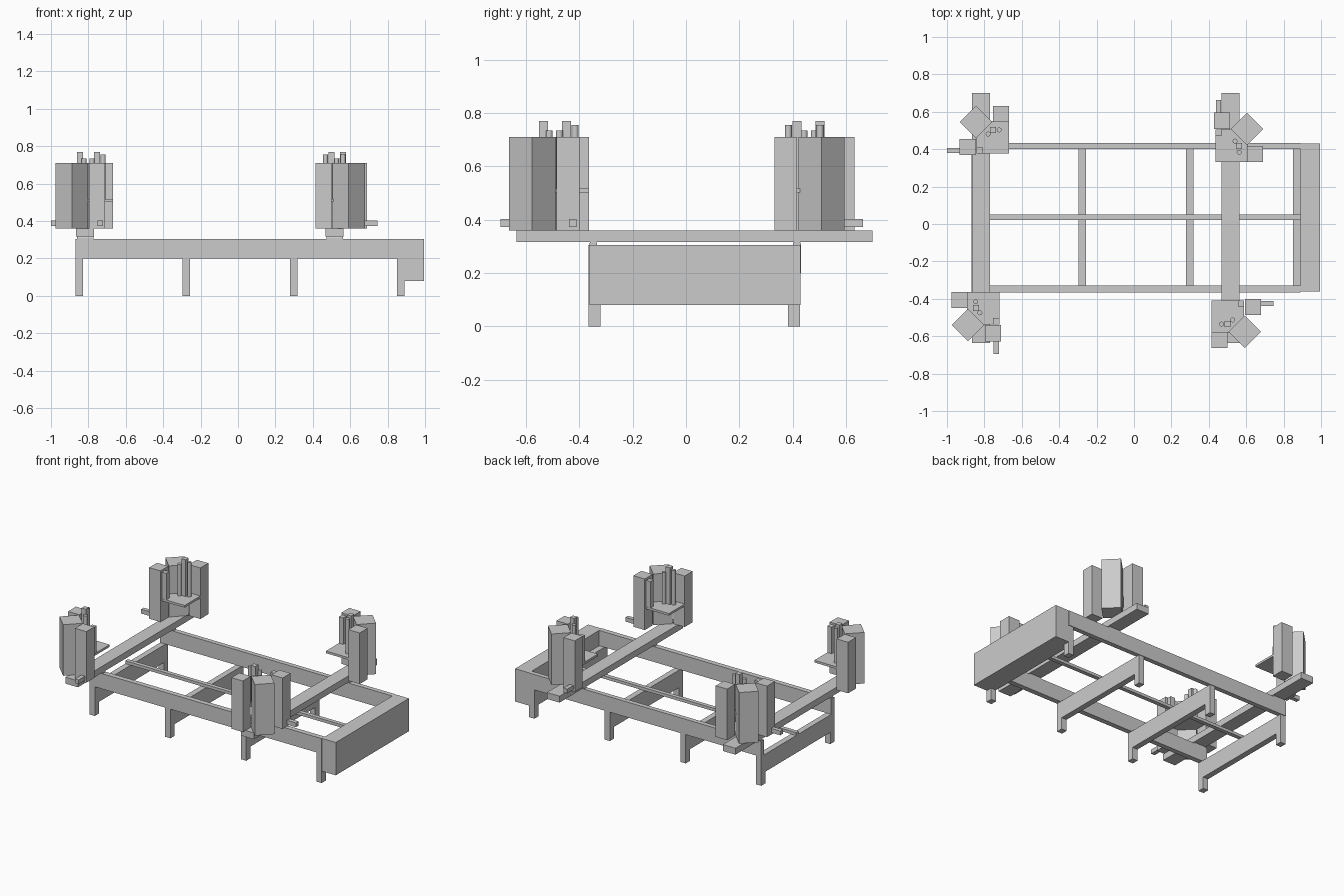
import bpy, bmesh, math
from mathutils import Matrix, Vector

if "Cube" in bpy.data.objects:
    bpy.data.objects.remove(bpy.data.objects["Cube"])

grey = bpy.data.materials.new("light grey")
grey.diffuse_color = (0.6, 0.6, 0.6, 1)
grey.use_nodes = True
grey.node_tree.nodes["Principled BSDF"].inputs["Base Color"].default_value = grey.diffuse_color


def finish(name, bm, mat=Matrix()):
    me = bpy.data.meshes.new(name)
    bm.transform(mat)
    bm.to_mesh(me)
    bm.free()
    me.materials.append(grey)
    ob = bpy.data.objects.new(name, me)
    bpy.context.collection.objects.link(ob)
    return ob


def box(name, x0, x1, y0, y1, z0, z1, mat=Matrix()):
    bm = bmesh.new()
    bmesh.ops.create_cube(bm, size=1)
    bm.transform(Matrix.Translation(((x0 + x1) / 2, (y0 + y1) / 2, (z0 + z1) / 2))
                 @ Matrix.Diagonal((x1 - x0, y1 - y0, z1 - z0, 1)))
    return finish(name, bm, mat)


def cylinder(name, radius, length, mat):
    bm = bmesh.new()
    bmesh.ops.create_cone(bm, cap_ends=True, segments=24, radius1=radius,
                          radius2=radius, depth=length)
    ob = finish(name, bm, mat)
    for p in ob.data.polygons:
        p.use_smooth = len(p.vertices) == 4
    for e in ob.data.edges:
        a, b = (ob.data.vertices[i].co for i in e.vertices)
        e.use_edge_sharp = (a - b).length < radius
    return ob


# Base frame: side rails, centre rail and end cabinet
box("front_side_rail", -0.87, 0.89, -0.365, -0.33, 0.20, 0.305)
box("back_side_rail", -0.87, 0.89, 0.40, 0.432, 0.20, 0.305)
box("centre_rail", -0.87, 0.89, 0.022, 0.05, 0.20, 0.22)
box("end_cabinet", 0.89, 0.995, -0.362, 0.43, 0.08, 0.305)

# Cross beams, each with two legs
for i, x in enumerate((-0.85, -0.277, 0.298, 0.87)):
    box(f"cross_beam_{i}", x - 0.02, x + 0.02, -0.32, 0.382, 0.08, 0.20)
    box(f"front_leg_{i}", x - 0.02, x + 0.02, -0.365, -0.32, 0, 0.20)
    box(f"back_leg_{i}", x - 0.02, x + 0.02, 0.382, 0.428, 0, 0.20)

# Sliding gantry beams on small rounded runners
for i, x in enumerate((-0.817, 0.517)):
    box(f"gantry_beam_{i}", x - 0.048, x + 0.048, -0.635, 0.70, 0.316, 0.36)
    for y in (-0.348, 0.416):
        cylinder(f"gantry_runner_{i}", 0.015, 0.09,
                 Matrix.Translation((x, y, 0.306)) @ Matrix.Rotation(math.pi / 2, 4, 'Y'))


# Tower cluster, described around its diagonal cabinet
def cluster(cx, cy, turns, tag):
    m = Matrix.Translation((cx, cy, 0)) @ Matrix.Rotation(turns * math.pi / 2, 4, 'Z')
    h = 0.0615
    box("diagonal_cabinet_" + tag, -h, h, -h, h, 0.36, 0.71,
        m @ Matrix.Rotation(math.pi / 4, 4, 'Z'))
    box("side_cabinet_" + tag, -0.177, -0.091, -0.087, -0.001, 0.36, 0.71, m)
    box("arm_cabinet_" + tag, 0.001, 0.087, 0.091, 0.177, 0.36, 0.71, m)
    box("arm_" + tag, 0.08, 0.155, 0.138, 0.166, 0.373, 0.402, m)
    box("platform_" + tag, -0.177, -0.004, -0.006, 0.169, 0.503, 0.518, m)
    box("corner_post_" + tag, -0.037, -0.004, 0.135, 0.168, 0.518, 0.70, m)
    box("centre_post_" + tag, -0.108, -0.075, 0.026, 0.059, 0.518, 0.77, m)
    for x, y, top in ((-0.124, 0.042, 0.755), (-0.065, 0.064, 0.735)):
        cylinder("round_post_" + tag, 0.013, top - 0.518,
                 m @ Matrix.Translation((x, y, (top + 0.518) / 2)))


cluster(0.592, -0.577, 0, "front_right")
cluster(0.604, 0.508, 1, "back_right")
cluster(-0.845, 0.545, 2, "back_left")
cluster(-0.888, -0.54, 3, "front_left")
